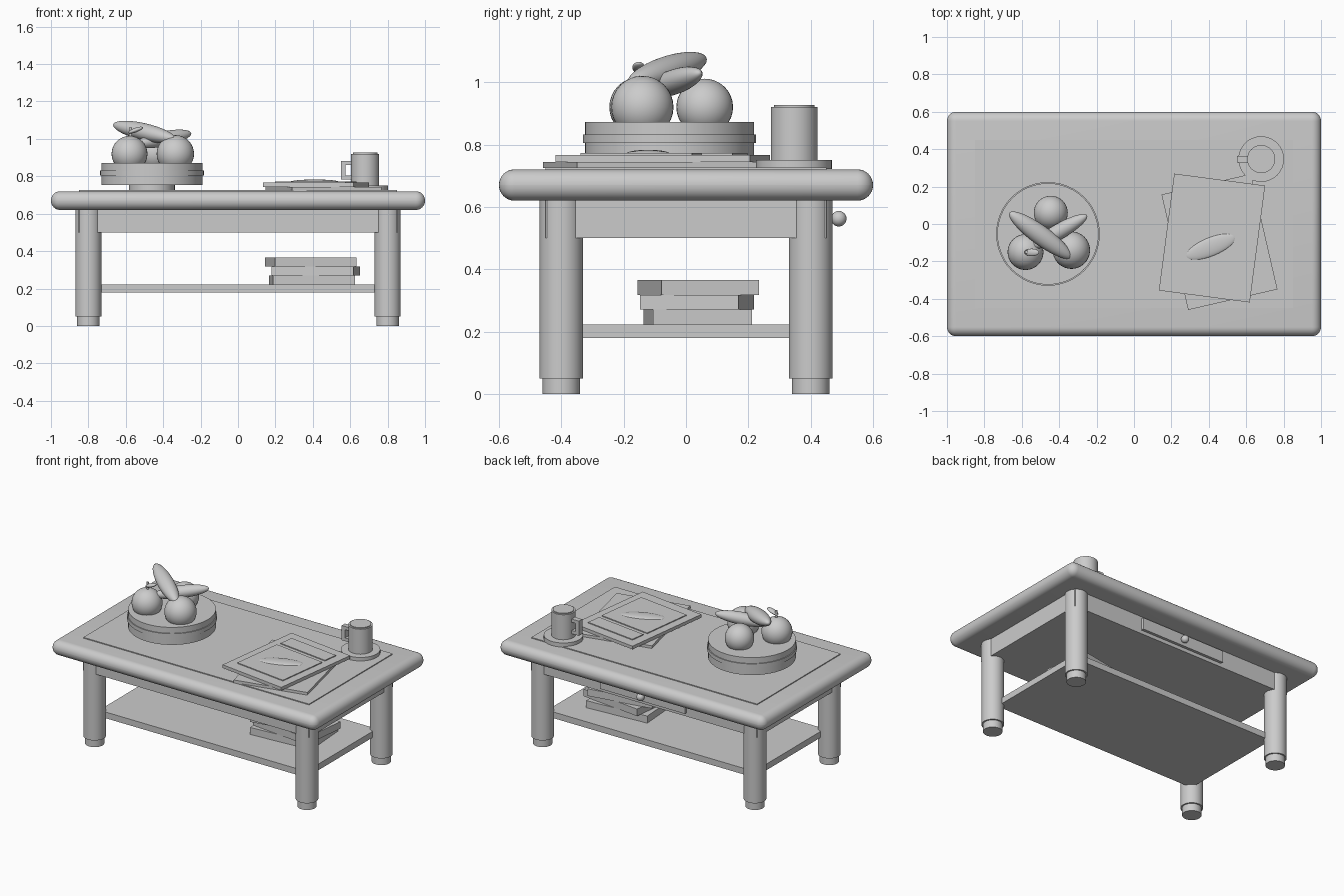
import bpy
from math import radians, sin, cos
from mathutils import Matrix, Vector

if "Cube" in bpy.data.objects:
    bpy.data.objects.remove(bpy.data.objects["Cube"])


def finish(ob, name, smooth=False):
    ob.name = name
    if smooth:
        bpy.ops.object.shade_smooth_by_angle(angle=radians(35))
    return ob


def box(name, center, size, rot=0.0, bevel=0.0):
    bpy.ops.mesh.primitive_cube_add(size=1, location=center, rotation=(0, 0, radians(rot)))
    ob = bpy.context.object
    ob.scale = size
    bpy.ops.object.transform_apply(location=False, rotation=False, scale=True)
    if bevel:
        m = ob.modifiers.new("round", 'BEVEL')
        m.width, m.segments = bevel, 8
        bpy.ops.object.modifier_apply(modifier=m.name)
    return finish(ob, name, bevel > 0)


def slab(name, x, y, z0, z1):
    return box(name, (0, 0, (z0 + z1) / 2), (x, y, z1 - z0))


def cyl(name, x, y, r, z0, z1, n=32):
    bpy.ops.mesh.primitive_cylinder_add(vertices=n, radius=r, depth=z1 - z0,
                                        location=(x, y, (z0 + z1) / 2))
    return finish(bpy.context.object, name, True)


def ellipsoid(name, center, radii, turn=0.0, tilt=0.0):
    # turn = heading in plan, tilt = rise of the +length end
    bpy.ops.mesh.primitive_uv_sphere_add(segments=32, ring_count=16, radius=1, location=center,
                                         rotation=(0, radians(-tilt), radians(turn)))
    ob = bpy.context.object
    ob.scale = radii
    return finish(ob, name, True)


# Table top with bullnose edge and raised inlay
box("table_top", (0, 0, 0.67), (2.0, 1.2, 0.10), bevel=0.0495)
slab("top_inlay", 1.70, 0.90, 0.71, 0.726)

# Apron block and lower shelf
slab("apron", 1.705, 0.902, 0.50, 0.63)
slab("lower_shelf", 1.56, 0.76, 0.18, 0.222)

# Legs and feet
for sx, side in ((-1, "left"), (1, "right")):
    for sy, end in ((-1, "front"), (1, "back")):
        cyl(f"{end}_{side}_leg", 0.8 * sx, 0.4 * sy, 0.07, 0.05, 0.63)
        cyl(f"{end}_{side}_foot", 0.8 * sx, 0.4 * sy, 0.06, 0.0, 0.06)

# Drawer on the back
box("drawer_front", (0, 0.455, 0.565), (0.64, 0.03, 0.08))
ellipsoid("drawer_knob", (0, 0.49, 0.562), (0.025, 0.025, 0.025))

# Stack of books on the shelf
for i, (x, y, rot) in enumerate(((0.395, 0.038, 4), (0.417, 0.035, -6.5), (0.388, 0.04, 10))):
    box(f"book_{i + 1}", (x, y, 0.246 + 0.048 * i), (0.44, 0.318, 0.048), rot)

# Magazines on the top
box("lower_magazine", (0.457, -0.096, 0.734), (0.49, 0.633, 0.02), 13)
MAG, ANG = Vector((0.417, -0.075, 0.755)), -7.5
box("upper_magazine", MAG, (0.49, 0.63, 0.022), ANG)
turn = Matrix.Rotation(radians(ANG), 3, 'Z')
box("cover_title_panel", MAG + turn @ Vector((0, 0.20, 0.012)), (0.37, 0.10, 0.01), ANG)
box("cover_picture_panel", MAG + turn @ Vector((0, -0.06, 0.012)), (0.38, 0.36, 0.01), ANG)
ellipsoid("cover_leaf", (0.41, -0.122, 0.770), (0.14, 0.05, 0.013), 22)

# Saucer and mug
MX, MY = 0.68, 0.347
cyl("saucer", MX, MY, 0.122, 0.722, 0.75)
cyl("mug", MX, MY, 0.075, 0.745, 0.92)
cyl("drink_surface", MX, MY, 0.065, 0.915, 0.926)
box("mug_handle_grip", (0.563, MY, 0.833), (0.025, 0.035, 0.10))
for z, part in ((0.872, "upper"), (0.794, "lower")):
    box(f"mug_handle_{part}", (0.585, MY, z), (0.06, 0.035, 0.022))

# Fruit bowl
BX, BY = -0.46, -0.053
cyl("bowl_base", BX, BY, 0.123, 0.72, 0.76)
cyl("bowl_body", BX, BY, 0.271, 0.753, 0.872, 48)
cyl("bowl_band", BX, BY, 0.277, 0.805, 0.832, 48)

# Round fruit with stem and leaf
for i, (x, y, r) in enumerate(((-0.58, -0.15, 0.096), (-0.335, -0.14, 0.1), (-0.445, 0.06, 0.091))):
    ellipsoid(f"round_fruit_{i + 1}", (x, y, 0.92), (r, r, r))
cyl("fruit_stem", -0.575, -0.15, 0.009, 1.0, 1.06, 12)
ellipsoid("fruit_leaf", (-0.547, -0.152, 1.047), (0.042, 0.02, 0.012), 0, 20)

# Long fruit laid across the top
ellipsoid("long_fruit_1", (-0.50, -0.06, 1.037), (0.208, 0.052, 0.046), 144, 11)
ellipsoid("long_fruit_2", (-0.40, -0.04, 1.0), (0.175, 0.042, 0.04), 30, 10)
